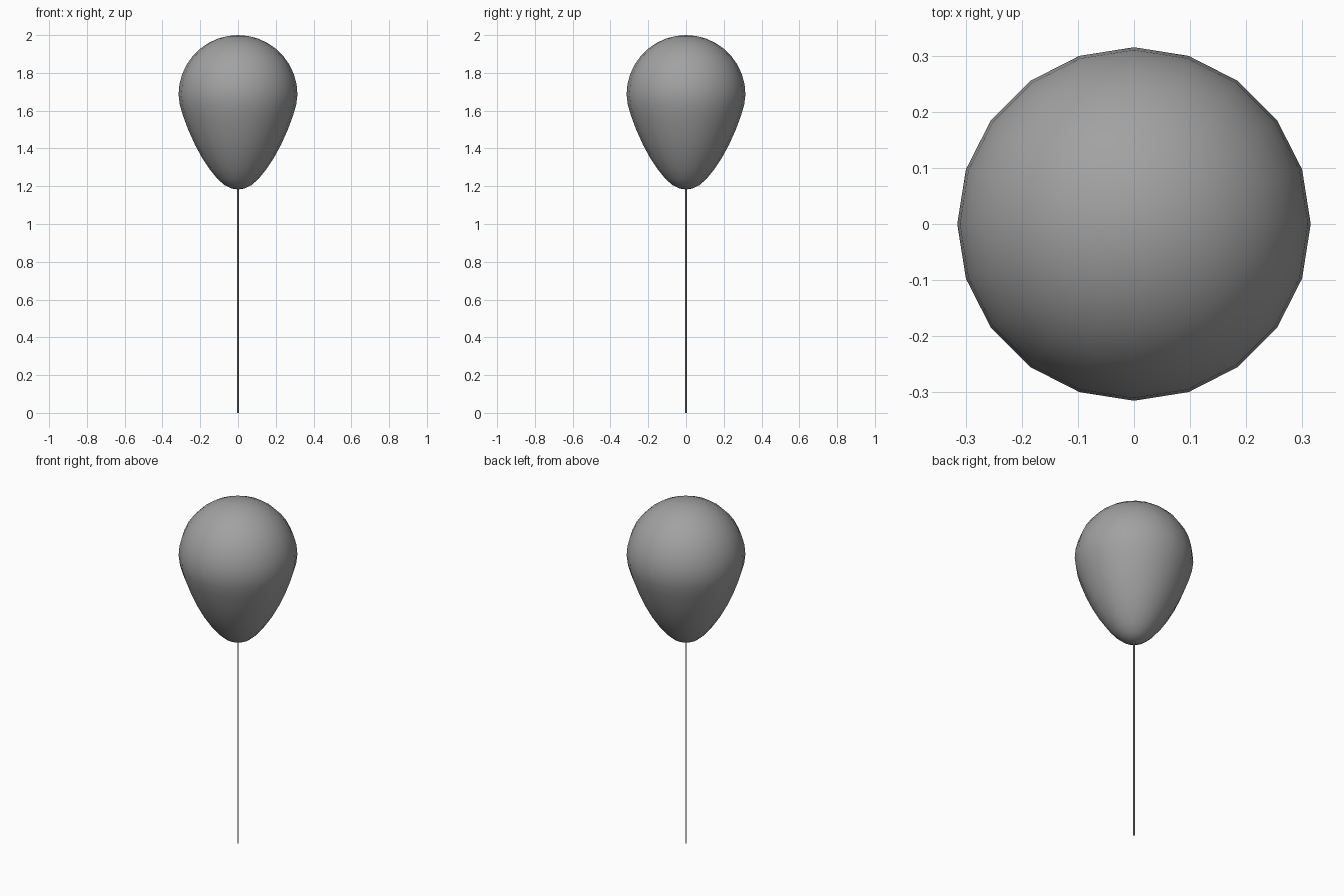
import bpy, bmesh, math

if "Cube" in bpy.data.objects:
    bpy.data.objects.remove(bpy.data.objects["Cube"])

SIDES = 20


def material(name, rgb):
    m = bpy.data.materials.new(name)
    m.diffuse_color = (*rgb, 1)
    m.use_nodes = True
    m.node_tree.nodes["Principled BSDF"].inputs["Base Color"].default_value = m.diffuse_color
    return m


def lathe(name, profile, sides, mat):
    """Revolve (radius, z) points around z; zero radius gives a pole."""
    bm = bmesh.new()
    rings = []
    for r, z in profile:
        n = sides if r > 0 else 1
        rings.append([bm.verts.new((r * math.cos(2 * math.pi * i / sides),
                                    r * math.sin(2 * math.pi * i / sides), z))
                      for i in range(n)])
    for a, b in zip(rings, rings[1:]):
        for i in range(sides):
            j = (i + 1) % sides
            quad = [a[i % len(a)], a[j % len(a)], b[j % len(b)], b[i % len(b)]]
            bm.faces.new(list(dict.fromkeys(quad)))
    bmesh.ops.recalc_face_normals(bm, faces=bm.faces)
    mesh = bpy.data.meshes.new(name)
    bm.to_mesh(mesh)
    bm.free()
    mesh.materials.append(mat)
    ob = bpy.data.objects.new(name, mesh)
    bpy.context.collection.objects.link(ob)
    bpy.context.view_layer.objects.active = ob
    ob.select_set(True)
    bpy.ops.object.shade_smooth_by_angle(angle=math.radians(40))
    ob.select_set(False)
    return ob


grey = material("balloon_grey", (0.36, 0.36, 0.36))

# Balloon: tapered underside, then a round dome
R, MID = 0.315, 1.685
under = [(0, 1.183), (0.035, 1.188), (0.07, 1.205), (0.108, 1.238),
         (0.15, 1.29), (0.19, 1.35), (0.228, 1.42), (0.262, 1.495),
         (0.29, 1.57), (0.308, 1.63)]
dome = [(R * math.cos(math.radians(a)), MID + R * math.sin(math.radians(a)))
        for a in range(0, 90, 10)]
lathe("balloon", under + dome + [(0, 2.0)], SIDES, grey)

# String: thin rod reaching up into the balloon
lathe("string", [(0, 0), (0.004, 0), (0.004, 1.19), (0, 1.19)], 8, grey)
